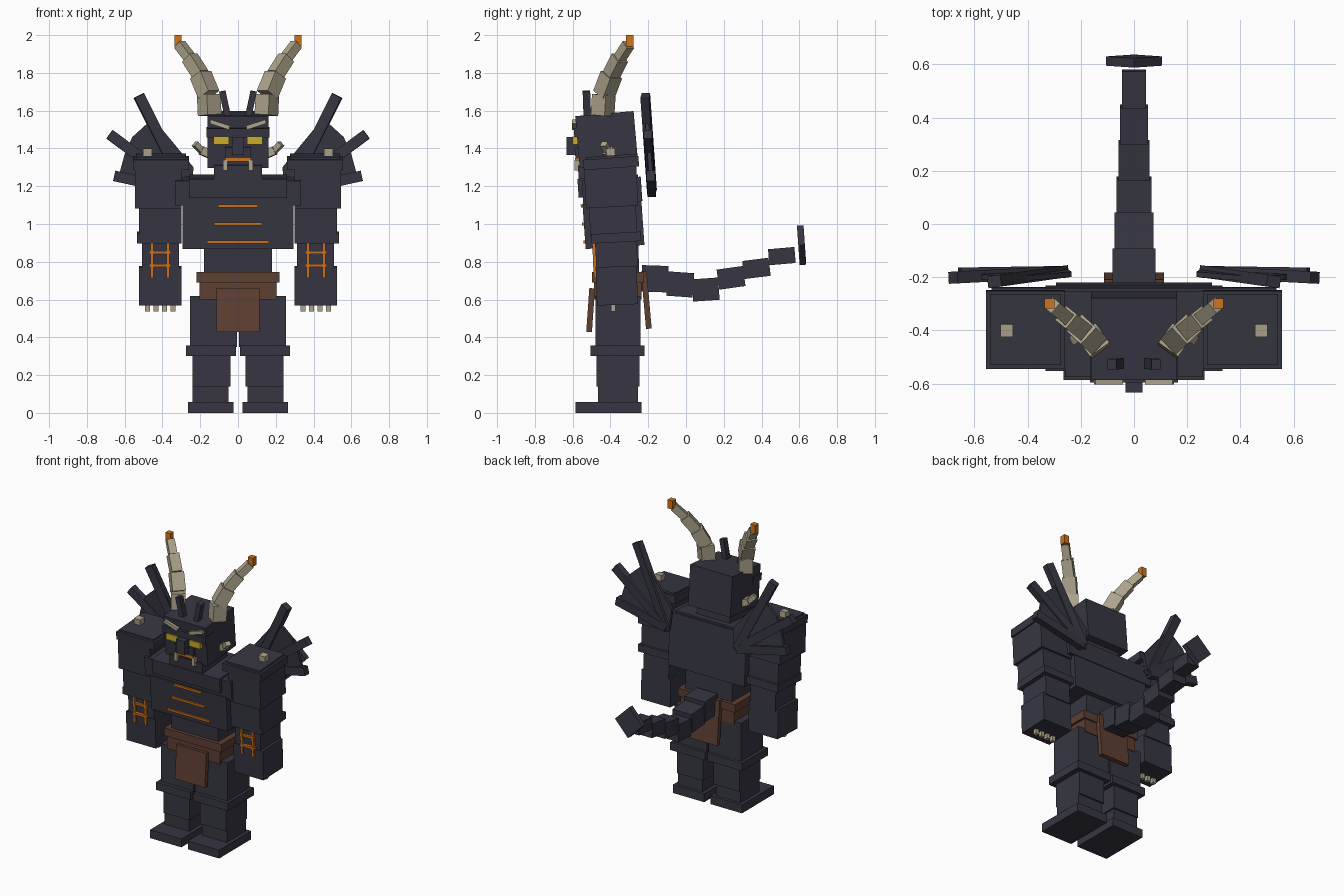
import bpy, bmesh, math
from mathutils import Matrix, Vector

if "Cube" in bpy.data.objects:
    bpy.data.objects.remove(bpy.data.objects["Cube"])


def material(name, rgb):
    m = bpy.data.materials.new(name)
    m.diffuse_color = (*rgb, 1)
    m.use_nodes = True
    m.node_tree.nodes["Principled BSDF"].inputs["Base Color"].default_value = m.diffuse_color
    return m


DARK = material("charcoal", (0.038, 0.037, 0.055))
BONE = material("bone", (0.42, 0.37, 0.26))
ORANGE = material("orange", (0.62, 0.175, 0.012))
BROWN = material("leather brown", (0.112, 0.05, 0.032))
YELLOW = material("yellow", (0.58, 0.42, 0.02))


def finish(name, bm, mat):
    bmesh.ops.recalc_face_normals(bm, faces=bm.faces)
    me = bpy.data.meshes.new(name)
    bm.to_mesh(me)
    bm.free()
    me.materials.append(mat)
    bpy.context.collection.objects.link(bpy.data.objects.new(name, me))


def block(name, centre, size, rot, mat):
    bm = bmesh.new()
    m = Matrix.Translation(centre) @ rot.to_4x4() @ Matrix.Diagonal((*size, 1))
    bmesh.ops.create_cube(bm, size=1, matrix=m)
    finish(name, bm, mat)


def box(name, x, y, z, mat=DARK, tilt=0, roll=0, both=False):
    """Box from ranges; tilt leans it forward, roll turns it in the front plane."""
    for s in ((1, -1) if both else (1,)):
        c = (s * (x[0] + x[1]) / 2, (y[0] + y[1]) / 2, (z[0] + z[1]) / 2)
        r = Matrix.Rotation(math.radians(tilt), 3, 'X') @ Matrix.Rotation(math.radians(s * roll), 3, 'Y')
        n = name if not both else name + ("_left" if s > 0 else "_right")
        block(n, c, (x[1] - x[0], y[1] - y[0], z[1] - z[0]), r, mat)


def beam(name, p, q, w, d, mat=DARK):
    """Box running from p to q."""
    p, q = Vector(p), Vector(q)
    rot = (q - p).to_track_quat('Z', 'Y').to_matrix()
    block(name, (p + q) / 2, (w, d, (q - p).length), rot, mat)


# legs
box("foot", (0.025, 0.265), (-0.585, -0.235), (0, 0.058), both=True)
box("ankle", (0.05, 0.24), (-0.465, -0.255), (0.05, 0.15), both=True)
box("calf", (0.04, 0.24), (-0.475, -0.245), (0.14, 0.31), both=True)
box("knee_band", (0.01, 0.275), (-0.505, -0.22), (0.302, 0.356), both=True)
box("thigh", (0.005, 0.255), (-0.48, -0.24), (0.35, 0.62), both=True)

# belt and hanging flaps
box("belt_lower", (-0.205, 0.205), (-0.488, -0.235), (0.6, 0.69), BROWN)
box("belt_upper", (-0.22, 0.22), (-0.497, -0.225), (0.69, 0.745), BROWN)
box("front_flap", (-0.115, 0.115), (-0.52, -0.49), (0.428, 0.66), BROWN, tilt=-4)
box("back_flap", (-0.112, 0.112), (-0.225, -0.195), (0.445, 0.75), BROWN, tilt=5)

# torso
box("waist", (-0.18, 0.18), (-0.475, -0.25), (0.72, 0.9), tilt=2)
box("chest", (-0.293, 0.293), (-0.54, -0.228), (0.878, 1.12), tilt=4)
box("upper_chest", (-0.333, 0.333), (-0.548, -0.235), (1.11, 1.24), tilt=4)
box("collar", (-0.26, 0.26), (-0.572, -0.25), (1.15, 1.25), tilt=4)
for i, (z, w, y) in enumerate(((1.095, 0.105, -0.552), (1.0, 0.127, -0.545), (0.905, 0.163, -0.538))):
    box(f"chest_stripe_{i}", (-w, w), (y - 0.005, y + 0.012), (z - 0.008, z + 0.008), ORANGE, tilt=4)

# arms
box("shoulder_pad", (0.26, 0.555), (-0.543, -0.25), (1.295, 1.35), tilt=4, both=True)
box("shoulder_pad_top", (0.275, 0.54), (-0.53, -0.262), (1.34, 1.363), tilt=4, both=True)
box("pad_stud", (0.455, 0.502), (-0.422, -0.375), (1.35, 1.402), BONE, tilt=4, both=True)
box("upper_arm", (0.3, 0.545), (-0.535, -0.258), (1.09, 1.3), tilt=3, both=True)
box("arm", (0.3, 0.525), (-0.51, -0.262), (0.94, 1.1), tilt=3, both=True)
box("elbow_band", (0.298, 0.535), (-0.502, -0.238), (0.903, 0.953), tilt=3, both=True)
box("forearm", (0.312, 0.507), (-0.478, -0.258), (0.76, 0.91), tilt=3, both=True)
box("fist", (0.3, 0.525), (-0.475, -0.258), (0.572, 0.775), tilt=2, both=True)
for i in range(4):
    x = 0.345 + 0.045 * i
    box(f"claw_{i}", (x - 0.013, x + 0.013), (-0.398, -0.372), (0.537, 0.58), BONE, both=True)
for i, x in enumerate((0.37, 0.455)):
    box(f"arm_marking_upright_{i}", (x - 0.008, x + 0.008), (-0.492, -0.472), (0.715, 0.9), ORANGE, tilt=3, both=True)
for i, z in enumerate((0.78, 0.85)):
    box(f"arm_marking_rung_{i}", (0.355, 0.47), (-0.493, -0.473), (z - 0.008, z + 0.008), ORANGE, tilt=3, both=True)

# head and face
box("head", (-0.162, 0.162), (-0.575, -0.265), (1.31, 1.585), tilt=5)
box("jaw", (-0.127, 0.127), (-0.57, -0.3), (1.225, 1.32), tilt=4)
box("brow_ridge", (-0.166, 0.166), (-0.593, -0.5), (1.463, 1.51), tilt=5)
box("muzzle", (-0.07, 0.07), (-0.588, -0.5), (1.35, 1.41), tilt=5)
box("nose", (-0.032, 0.032), (-0.632, -0.55), (1.365, 1.46))
box("eye", (0.047, 0.13), (-0.602, -0.57), (1.422, 1.463), YELLOW, both=True)
box("eyebrow", (0.042, 0.15), (-0.603, -0.57), (1.515, 1.537), BONE, roll=-18, both=True)
box("mouth", (-0.068, 0.068), (-0.588, -0.56), (1.33, 1.35), ORANGE)
box("tusk", (0.055, 0.08), (-0.59, -0.56), (1.283, 1.34), BONE, both=True)
box("forehead_spike", (0.052, 0.086), (-0.545, -0.505), (1.57, 1.705), roll=12, tilt=2, both=True)

# horns, cheek spikes and the spined fans behind the shoulders
HORN = ((0.15, -0.442, 1.575), (0.155, -0.435, 1.685), (0.198, -0.395, 1.79),
        (0.255, -0.35, 1.88), (0.308, -0.305, 1.95))
WEB = ((0.25, 1.15), (0.235, 1.3), (0.45, 1.56), (0.56, 1.46), (0.6, 1.37), (0.63, 1.26), (0.4, 1.2))
SPINES = ((0.525, 1.68), (0.68, 1.475), (0.655, 1.255))


def fan_y(z):
    return -0.178 - 0.07 * (z - 1.14)


for s, side in ((1, "left"), (-1, "right")):
    pts = [(s * x, y, z) for x, y, z in HORN]
    for i, w in enumerate((0.09, 0.085, 0.068, 0.05)):
        beam(f"horn_{i}_{side}", pts[i], pts[i + 1], w, w, BONE)
    block(f"horn_tip_{side}", (s * 0.317, -0.298, 1.97), (0.038, 0.038, 0.06), Matrix.Identity(3), ORANGE)
    beam(f"cheek_spike_{side}", (s * 0.15, -0.405, 1.37), (s * 0.195, -0.415, 1.39), 0.05, 0.045, BONE)
    beam(f"cheek_spike_tip_{side}", (s * 0.18, -0.41, 1.375), (s * 0.228, -0.435, 1.425), 0.035, 0.03, BONE)

    bm = bmesh.new()
    front = [bm.verts.new((s * x, fan_y(z) - 0.01, z)) for x, z in WEB]
    back = [bm.verts.new((s * x, fan_y(z) + 0.01, z)) for x, z in WEB]
    bm.faces.new(front)
    bm.faces.new(back)
    for i in range(len(WEB)):
        j = (i + 1) % len(WEB)
        bm.faces.new((front[i], front[j], back[j], back[i]))
    finish(f"fan_web_{side}", bm, DARK)
    for i, (x, z) in enumerate(SPINES):
        beam(f"fan_spine_{i}_{side}", (s * 0.27, fan_y(1.17), 1.17), (s * x, fan_y(z), z), 0.045, 0.056)

# tail
TAIL = ((-0.24, 0.71), (-0.09, 0.695), (0.045, 0.665), (0.18, 0.67), (0.31, 0.73), (0.44, 0.785), (0.575, 0.835))
TAIL_Z = (0.71, 0.68, 0.653, 0.715, 0.765, 0.83)
TAIL_TILT = (-2, -4, 4, 8, 7, 5)
for i in range(6):
    w, h = 0.08 - 0.007 * i, 0.07 - 0.0055 * i
    block(f"tail_{i}", (0, -0.165 + 0.1345 * i, TAIL_Z[i]), (2 * w, 0.14, 2 * h),
          Matrix.Rotation(math.radians(TAIL_TILT[i]), 3, 'X'), DARK)
block("tail_tip", (0, 0.612, 0.888), (0.148, 0.035, 0.148),
      Matrix.Rotation(math.radians(4), 3, 'X') @ Matrix.Rotation(math.radians(45), 3, 'Y'), DARK)
